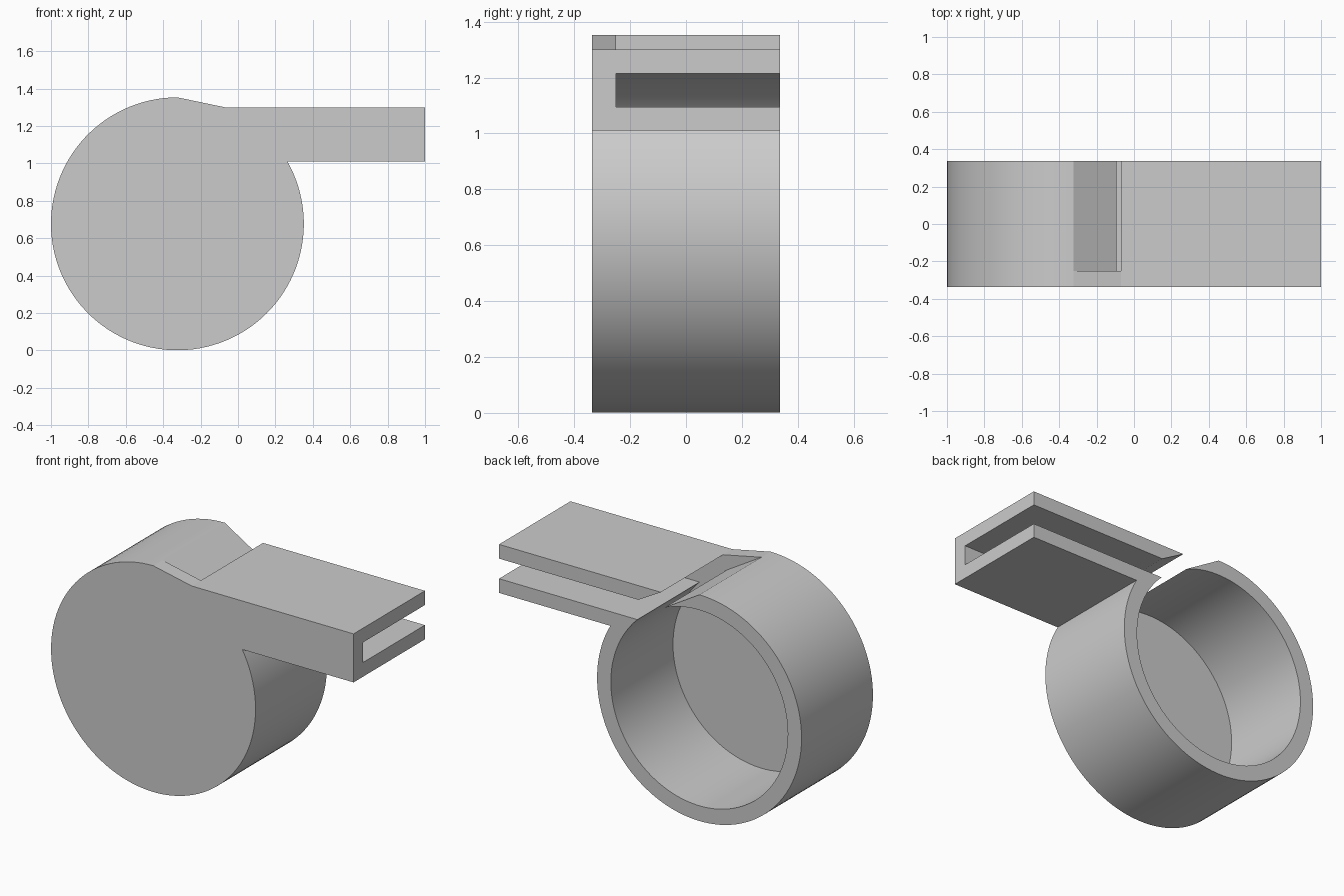
import bpy
import bmesh
from math import asin, cos, sin, pi, radians
from mathutils import Vector

cube = bpy.data.objects.get("Cube")
if cube:
    bpy.data.objects.remove(cube, do_unlink=True)

CX, CZ = -0.324, 0.677        # chamber axis
R_OUT, R_IN = 0.676, 0.585    # chamber radii
HALF = 0.337                  # half of the body width
WALL_Y = -0.25                # inner face of the front wall
TOP, BOTTOM = 1.30, 1.01      # mouthpiece height range
SLOT_TOP, SLOT_BOTTOM = 1.215, 1.095

grey = bpy.data.materials.new("plain grey")
grey.use_nodes = True
grey.diffuse_color = (0.6, 0.6, 0.6, 1)
grey.node_tree.nodes["Principled BSDF"].inputs["Base Color"].default_value = (0.6, 0.6, 0.6, 1)


def arc(radius, start, end, steps=96):
    """Points (x, z) anticlockwise around the chamber axis."""
    angles = [start + (end - start) * i / steps for i in range(steps + 1)]
    return [(CX + radius * cos(a), CZ + radius * sin(a)) for a in angles]


def prism(name, outline, y0, y1):
    """Extrude an (x, z) outline along y."""
    bm = bmesh.new()
    face = bm.faces.new([bm.verts.new((x, y0, z)) for x, z in outline])
    out = bmesh.ops.extrude_face_region(bm, geom=[face])
    moved = [v for v in out["geom"] if isinstance(v, bmesh.types.BMVert)]
    bmesh.ops.translate(bm, verts=moved, vec=Vector((0, y1 - y0, 0)))
    bmesh.ops.recalc_face_normals(bm, faces=bm.faces)
    mesh = bpy.data.meshes.new(name)
    bm.to_mesh(mesh)
    bm.free()
    mesh.materials.append(grey)
    obj = bpy.data.objects.new(name, mesh)
    bpy.context.collection.objects.link(obj)
    return obj


# Solid whistle body: round chamber with a straight mouthpiece
outer = arc(R_OUT, pi / 2, 2 * pi + asin((BOTTOM - CZ) / R_OUT))
body = prism("whistle_body",
             outer + [(1, BOTTOM), (1, TOP), (-0.07, TOP)], -HALF, HALF)

# Hollow: chamber, air slot and slanted window, open at the back
inner = arc(R_IN, asin((SLOT_TOP - CZ) / R_IN),
            2 * pi + asin((SLOT_BOTTOM - CZ) / R_IN))
channel = [(1.1, SLOT_BOTTOM), (1.1, SLOT_TOP), (0.08, SLOT_TOP),
           (-0.07, TOP), (-0.245, 1.4), (-0.402, 1.4), (-0.324, 1.353)]
cutter = prism("hollow_cutter", inner + channel, WALL_Y, HALF + 0.1)
cutter.hide_render = True

cut = body.modifiers.new("hollow", "BOOLEAN")
cut.operation = "DIFFERENCE"
cut.solver = "EXACT"
cut.object = cutter

bpy.ops.object.select_all(action="DESELECT")
body.select_set(True)
bpy.context.view_layer.objects.active = body
bpy.ops.object.modifier_apply(modifier=cut.name)
bpy.data.objects.remove(cutter, do_unlink=True)
bpy.ops.object.shade_smooth_by_angle(angle=radians(8))
